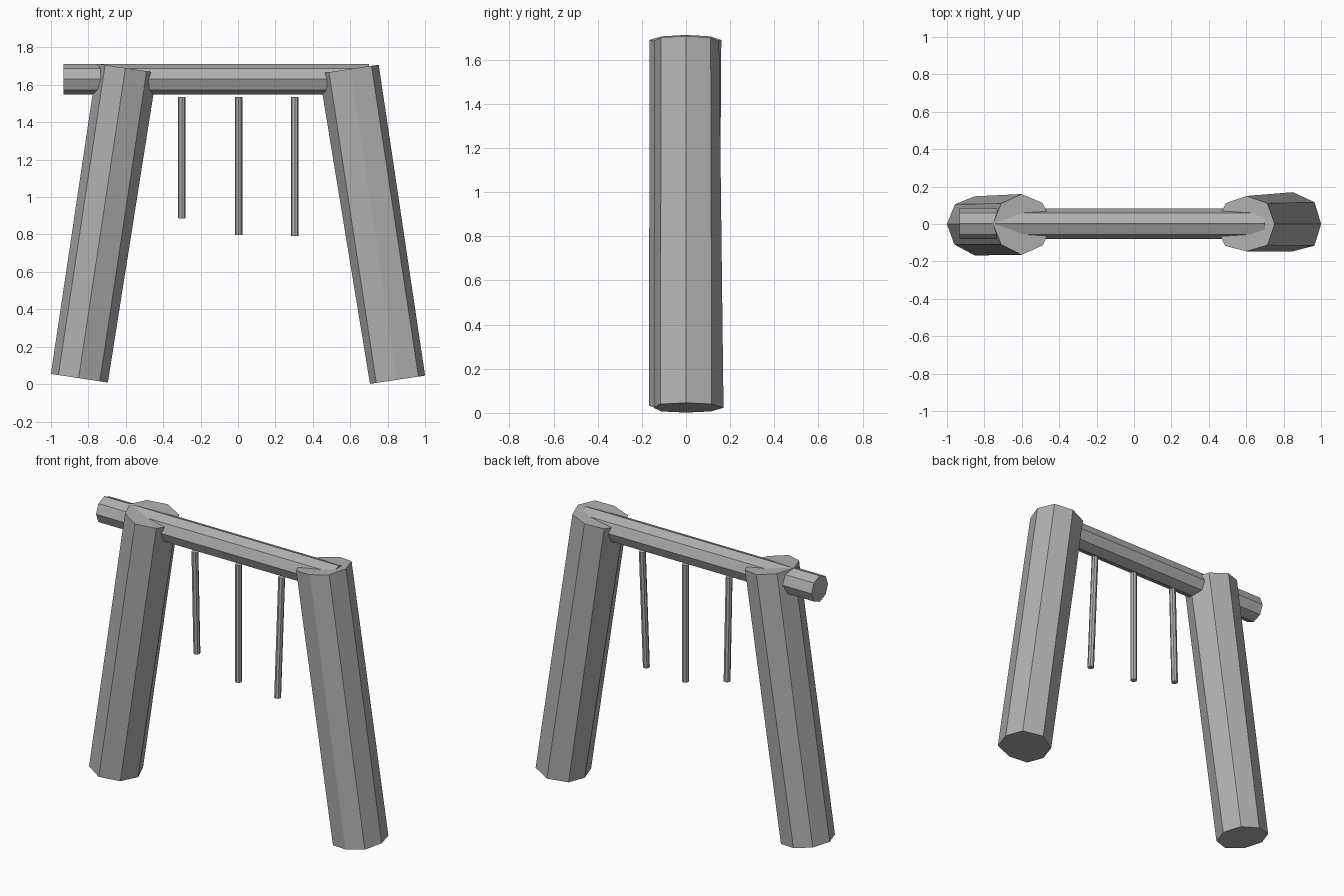
import bpy, bmesh, math
from mathutils import Vector

if "Cube" in bpy.data.objects:
    bpy.data.objects.remove(bpy.data.objects["Cube"])

grey = bpy.data.materials.new("dark_grey")
grey.diffuse_color = (0.435, 0.435, 0.435, 1)
grey.use_nodes = True
grey.node_tree.nodes["Principled BSDF"].inputs["Base Color"].default_value = grey.diffuse_color


def prism(name, start, end, radii, end_radii=None):
    """Flat-faced bar from start to end; one radius per corner of its section."""
    a, b = Vector(start), Vector(end)
    d = (b - a).normalized()
    u = Vector((0, 1, 0)).cross(d).normalized()
    v = d.cross(u)
    n = len(radii)
    bm = bmesh.new()
    rings = []
    for c, rs in ((a, radii), (b, end_radii or radii)):
        rings.append([bm.verts.new(c + r * (u * math.cos(2 * math.pi * i / n)
                                            + v * math.sin(2 * math.pi * i / n)))
                      for i, r in enumerate(rs)])
    low, high = rings
    for i in range(n):
        j = (i + 1) % n
        bm.faces.new((low[i], low[j], high[j], high[i]))
    bm.faces.new(low[::-1])
    bm.faces.new(high)
    bmesh.ops.recalc_face_normals(bm, faces=bm.faces)
    mesh = bpy.data.meshes.new(name)
    bm.to_mesh(mesh)
    bm.free()
    mesh.materials.append(grey)
    obj = bpy.data.objects.new(name, mesh)
    bpy.context.collection.objects.link(obj)
    return obj


# Leaning log legs, slightly uneven octagons
prism("left_leg", (-0.852, 0, 0.032), (-0.602, 0, 1.69),
      [0.158, 0.16, 0.148, 0.15, 0.15, 0.155, 0.168, 0.162],
      [0.17, 0.16, 0.16, 0.155, 0.153, 0.155, 0.165, 0.162])
prism("right_leg", (0.85, 0, 0.023), (0.602, 0, 1.685),
      [0.152, 0.165, 0.17, 0.158, 0.146, 0.158, 0.146, 0.164],
      [0.152, 0.158, 0.15, 0.158, 0.17, 0.165, 0.146, 0.16])

# Crossbeam, overhanging on the left and ending inside the right leg
prism("crossbeam", (-0.933, 0.002, 1.63), (0.70, 0.002, 1.63), [0.082] * 8)

# Thin hanging rods, swaying a little forwards or backwards
for i, (x, bottom, sway) in enumerate([(-0.30, 0.887, 0.02),
                                       (0.003, 0.797, 0.0),
                                       (0.304, 0.792, -0.04)]):
    prism(f"hanging_rod_{i + 1}", (x, sway, bottom), (x, 0, 1.535), [0.02] * 8)
